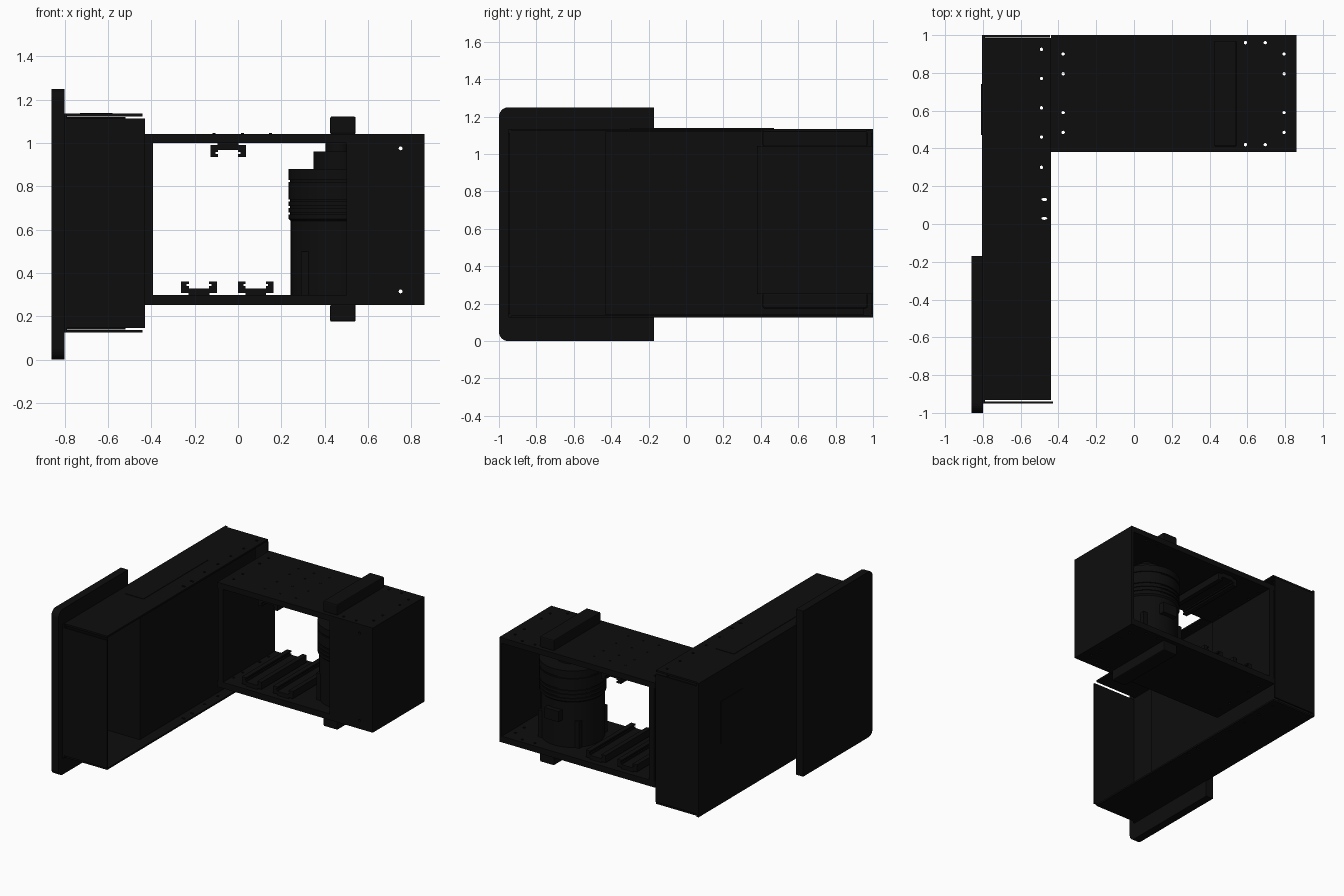
import bpy, bmesh, math
from mathutils import Matrix

if "Cube" in bpy.data.objects:
    bpy.data.objects.remove(bpy.data.objects["Cube"])

black = bpy.data.materials.new("black_metal")
black.diffuse_color = (0.004, 0.004, 0.004, 1)
black.use_nodes = True
black.node_tree.nodes["Principled BSDF"].inputs["Base Color"].default_value = black.diffuse_color


def finish(bm, name):
    bmesh.ops.recalc_face_normals(bm, faces=bm.faces)
    me = bpy.data.meshes.new(name)
    bm.to_mesh(me)
    bm.free()
    ob = bpy.data.objects.new(name, me)
    bpy.context.collection.objects.link(ob)
    me.materials.append(black)
    return ob


def box(name, x0, x1, y0, y1, z0, z1):
    bm = bmesh.new()
    bmesh.ops.create_cube(bm, size=1)
    for v in bm.verts:
        v.co = ((x0 + x1) / 2 + v.co.x * (x1 - x0),
                (y0 + y1) / 2 + v.co.y * (y1 - y0),
                (z0 + z1) / 2 + v.co.z * (z1 - z0))
    return finish(bm, name)


def prism(name, pts, to3d, vec):
    bm = bmesh.new()
    f = bm.faces.new([bm.verts.new(to3d(*p)) for p in pts])
    r = bmesh.ops.extrude_face_region(bm, geom=[f])
    verts = [g for g in r["geom"] if isinstance(g, bmesh.types.BMVert)]
    bmesh.ops.translate(bm, verts=verts, vec=vec)
    return finish(bm, name)


def lathe(name, prof, cx, cy, seg=48):
    bm = bmesh.new()
    vs = [bm.verts.new((cx + r, cy, z)) for r, z in prof]
    es = [bm.edges.new(p) for p in zip(vs, vs[1:])]
    bmesh.ops.spin(bm, geom=vs + es, cent=(cx, cy, 0), axis=(0, 0, 1),
                   angle=2 * math.pi, steps=seg)
    bmesh.ops.remove_doubles(bm, verts=bm.verts, dist=1e-5)
    ob = finish(bm, name)
    bpy.context.view_layer.objects.active = ob
    ob.select_set(True)
    bpy.ops.object.shade_smooth_by_angle(angle=math.radians(35))
    ob.select_set(False)
    return ob


def drill(obs, spots, r=0.009, axis="Z", stretch=1):
    """Cut through holes at (x, y) for axis Z or (x, z) for axis Y."""
    bm = bmesh.new()
    for a, b in spots:
        m = Matrix.Translation((a, b, 0.6)) if axis == "Z" else \
            Matrix.Translation((a, 0.4, b)) @ Matrix.Rotation(math.pi / 2, 4, "X")
        bmesh.ops.create_cone(bm, cap_ends=True, segments=12, radius1=r, radius2=r,
                              depth=2 if axis == "Z" else 0.3,
                              matrix=m @ Matrix.Diagonal((stretch, 1, 1, 1)))
    cut = finish(bm, "hole_cutter")
    cut.hide_render = True
    for ob in obs:
        mod = ob.modifiers.new("holes", "BOOLEAN")
        mod.operation, mod.object, mod.solver = "DIFFERENCE", cut, "EXACT"
        bpy.context.view_layer.objects.active = ob
        bpy.ops.object.modifier_apply(modifier=mod.name)
    bpy.data.objects.remove(cut)


# Face plate with rounded outer corners
R, outline = 0.05, [(-0.17, 0), (-0.17, 1.25)]
for cz, a0 in ((1.25 - R, 90), (R, 180)):
    for i in range(7):
        a = math.radians(a0 + 15 * i)
        outline.append((-1 + R + R * math.cos(a), cz + R * math.sin(a)))
prism("face_plate", outline, lambda y, z: (-0.86, y, z), (0.06, 0, 0))

# Folded sheet housing, open toward +x
box("housing_wall", -0.805, -0.79, -0.95, 1.0, 0.125, 1.135)
top = box("housing_top", -0.80, -0.44, -0.933, 0.986, 1.122, 1.135)
bot = box("housing_bottom", -0.80, -0.44, -0.933, 0.986, 0.125, 0.137)
box("housing_front_end", -0.80, -0.43, -0.951, -0.94, 0.146, 1.112)
box("housing_rear_end", -0.80, -0.445, 0.988, 1.0, 0.146, 1.112)
drill([top, bot], [(-0.49, y) for y in (0.30, 0.46, 0.615, 0.77, 0.925)])
drill([top, bot], [(-0.475, y) for y in (0.03, 0.13)], r=0.008, stretch=2)
box("inner_compartment", -0.79, -0.52, -0.43, 0.95, 0.14, 1.12)
box("top_cover_strip", -0.73, -0.58, -0.30, 0.47, 1.13, 1.138)
box("rear_access_cover", -0.809, -0.80, 0.47, 0.74, 0.58, 0.90)

# Side bay: plates, end walls and partial front panel
deck = box("bay_top", -0.44, 0.86, 0.38, 1.0, 1.0, 1.042)
base = box("bay_bottom", -0.44, 0.86, 0.38, 1.0, 0.252, 0.298)
box("bay_inner_wall", -0.432, -0.392, 0.38, 1.0, 0.252, 1.042)
box("bay_outer_wall", 0.84, 0.86, 0.38, 1.0, 0.252, 1.042)
panel = box("bay_front_panel", 0.50, 0.86, 0.38, 0.40, 0.252, 1.042)
side_y = (0.485, 0.59, 0.795, 0.90)
drill([deck, base], [(x, y) for x in (-0.375, 0.795) for y in side_y]
      + [(x, y) for x in (0.59, 0.695) for y in (0.42, 0.96)])
drill([panel], [(0.75, 0.315), (0.75, 0.975)], axis="Y")

# Cross bars above and below the bay, edges eased
for name, z0, z1 in (("upper_bar", 1.04, 1.122), ("lower_bar", 0.175, 0.255)):
    ob = box(name, 0.425, 0.543, 0.41, 0.97, z0, z1)
    mod = ob.modifiers.new("ease", "BEVEL")
    mod.width, mod.segments = 0.008, 2

# Small screw heads on deck and outer wall
for x in (-0.11, 0.02, 0.15):
    for y in (0.48, 0.62, 0.77, 0.88):
        lathe("deck_screw", [(0, 1.045), (0.007, 1.045), (0.007, 1.04)], x, y, 10)

# Mounting rails: notched channel profile along y
half = [(0.048, 0.0), (0.048, 0.01), (0.082, 0.01), (0.082, 0.064), (0.047, 0.064),
        (0.047, 0.052), (0.057, 0.052), (0.057, 0.042), (0.047, 0.042), (0.047, 0.032)]
prof = half + [(-x, z) for x, z in reversed(half)]
for cx, cz, s in ((-0.18, 0.297, 1), (0.082, 0.297, 1), (-0.046, 1.0, -1)):
    prism("mounting_rail", prof,
          lambda a, b: (cx + a, 0.42, cz + s * b), (0, 0.54, 0))

# Motor: stepped cylinder with cooling grooves
cx, cy = 0.463, 0.69
p = [(0, 0.297), (0.22, 0.297), (0.22, 0.64), (0.23, 0.65)]
for z in (0.67, 0.70, 0.73, 0.82):
    p += [(0.23, z), (0.222, z), (0.222, z + 0.01), (0.23, z + 0.01)]
p += [(0.23, 0.88), (0.115, 0.88), (0.115, 0.96), (0.06, 0.96), (0.06, 1.0), (0, 1.0)]
lathe("motor_body", p, cx, cy)
for a in range(4):
    t = math.radians(45 + 90 * a)
    x, y = cx + 0.2 * math.cos(t), cy + 0.2 * math.sin(t)
    box("motor_foot", x - 0.03, x + 0.03, y - 0.03, y + 0.03, 0.297, 0.50)
box("motor_terminal", cx - 0.06, cx + 0.06, 0.90, 0.945, 0.50, 0.58)
